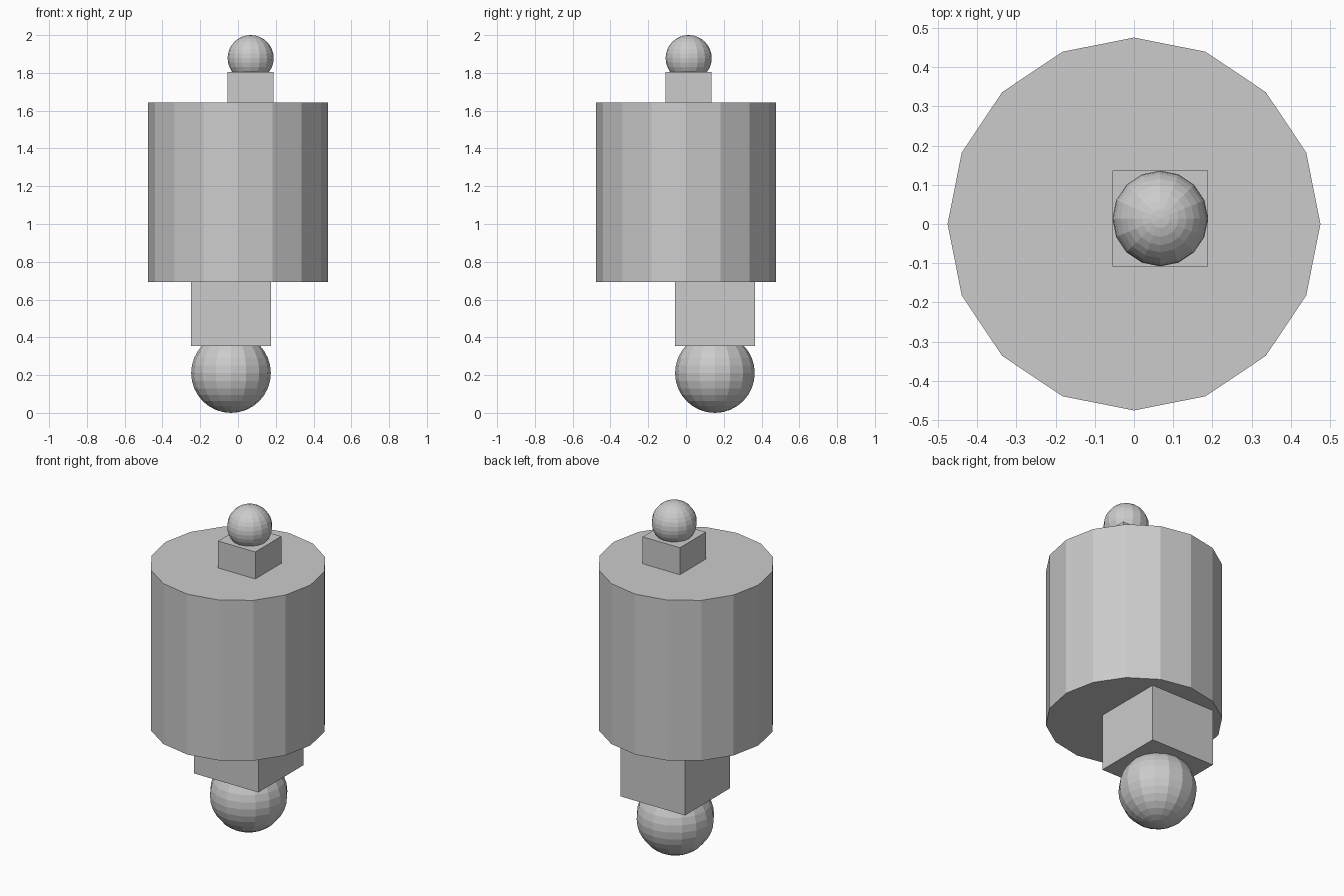
import bpy

if "Cube" in bpy.data.objects:
    bpy.data.objects.remove(bpy.data.objects["Cube"])

grey = bpy.data.materials.new("plain grey")
grey.diffuse_color = (0.6, 0.6, 0.6, 1.0)
grey.use_nodes = True
grey.node_tree.nodes["Principled BSDF"].inputs["Base Color"].default_value = grey.diffuse_color


def finish(name):
    obj = bpy.context.object
    obj.name = name
    obj.data.materials.append(grey)
    return obj


def ball(name, radius, x, y, z):
    bpy.ops.mesh.primitive_uv_sphere_add(segments=16, ring_count=16,
                                         radius=radius, location=(x, y, z))
    return finish(name)


def block(name, size, x, y, z):
    bpy.ops.mesh.primitive_cube_add(size=size, location=(x, y, z))
    return finish(name)


# Large 16-sided drum; a vertex points along each axis
bpy.ops.mesh.primitive_cylinder_add(vertices=16, radius=0.476, depth=0.952,
                                    location=(0, 0, 1.168))
finish("drum")

# Lower cube and ball, offset to the back left
block("lower_block", 0.422, -0.037, 0.153, 0.565)
ball("lower_ball", 0.211, -0.037, 0.153, 0.211)

# Upper cube and ball, offset to the right
block("upper_block", 0.244, 0.067, 0.014, 1.682)
ball("upper_ball", 0.122, 0.067, 0.014, 1.878)
